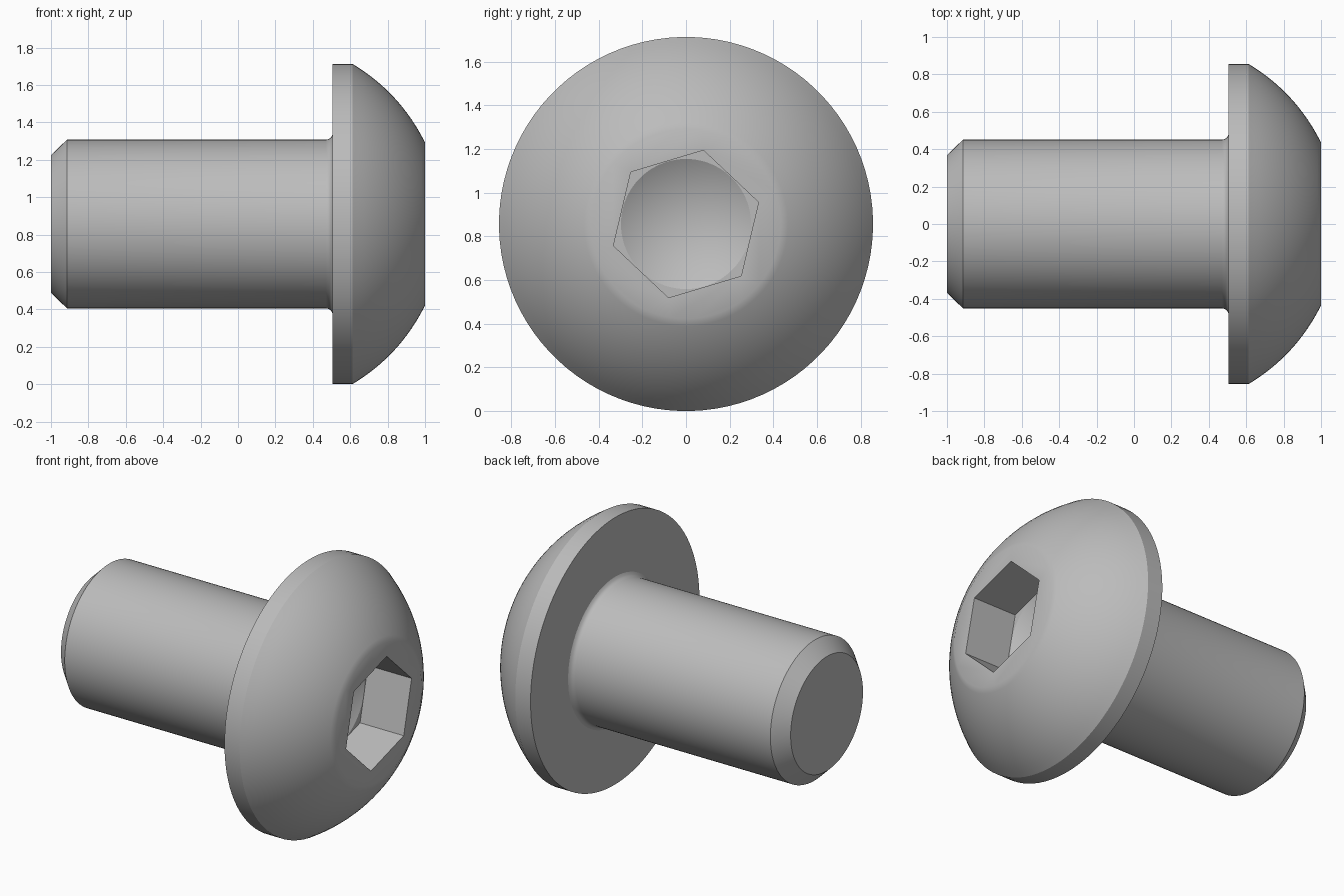
import bpy
import bmesh
import math

cube = bpy.data.objects.get("Cube")
if cube:
    bpy.data.objects.remove(cube, do_unlink=True)

SEGMENTS = 96
SIDES = 6
STEP = SEGMENTS // SIDES
PHASE = math.radians(16.7)
HEAD_R = 0.857
SHANK_R = 0.451

steel = bpy.data.materials.new("grey steel")
steel.use_nodes = True
colour = (0.5, 0.5, 0.5, 1)
steel.diffuse_color = colour
steel.node_tree.nodes["Principled BSDF"].inputs["Base Color"].default_value = colour

bm = bmesh.new()


def ring(x, r, count=SEGMENTS):
    """Circle of vertices around the bolt axis."""
    verts = []
    for i in range(count):
        a = PHASE + math.tau * i / count
        verts.append(bm.verts.new((x, r * math.cos(a), HEAD_R + r * math.sin(a))))
    return verts


def bridge(a, b):
    """Quads between two rings of equal size."""
    n = len(a)
    for i in range(n):
        j = (i + 1) % n
        bm.faces.new((a[i], a[j], b[j], b[i]))


def bridge_hex(circle, hexagon):
    """One flat face from each hexagon edge to its stretch of the circle."""
    for s in range(SIDES):
        arc = [circle[(s * STEP + k) % SEGMENTS] for k in range(STEP + 1)]
        bm.faces.new(arc + [hexagon[(s + 1) % SIDES], hexagon[s]])


# Shank with chamfered tip, neck fillet, then underside and rim of the head
profile = [(-1, 0.367), (-0.915, SHANK_R), (0.47, SHANK_R), (0.484, 0.454),
           (0.496, 0.462), (0.504, 0.476), (0.504, HEAD_R), (0.612, HEAD_R)]

# Domed head: arc from the rim to the flat front
centre, radius = 0.105, 0.995
start = math.asin(HEAD_R / radius)
end = math.acos((1 - centre) / radius)
for i in range(1, 17):
    a = start + (end - start) * i / 16
    profile.append((centre + radius * math.cos(a), radius * math.sin(a)))

rings = [ring(x, r) for x, r in profile]
for a, b in zip(rings, rings[1:]):
    bridge(a, b)
bm.faces.new(rings[0])

# Hexagonal socket with a conical bottom
mouth = ring(1, 0.347, SIDES)
floor = ring(0.69, 0.347, SIDES)
cone_rim = ring(0.69, 0.298)
bridge_hex(rings[-1], mouth)
bridge(mouth, floor)
bridge_hex(cone_rim, floor)
apex = bm.verts.new((0.52, 0, HEAD_R))
for i in range(SEGMENTS):
    bm.faces.new((cone_rim[i], cone_rim[(i + 1) % SEGMENTS], apex))

bmesh.ops.recalc_face_normals(bm, faces=bm.faces[:])
mesh = bpy.data.meshes.new("button_head_bolt")
bm.to_mesh(mesh)
bm.free()
mesh.materials.append(steel)

bolt = bpy.data.objects.new("button_head_bolt", mesh)
bpy.context.collection.objects.link(bolt)
bpy.ops.object.select_all(action="DESELECT")
bolt.select_set(True)
bpy.context.view_layer.objects.active = bolt
bpy.ops.object.shade_smooth_by_angle(angle=math.radians(28))
